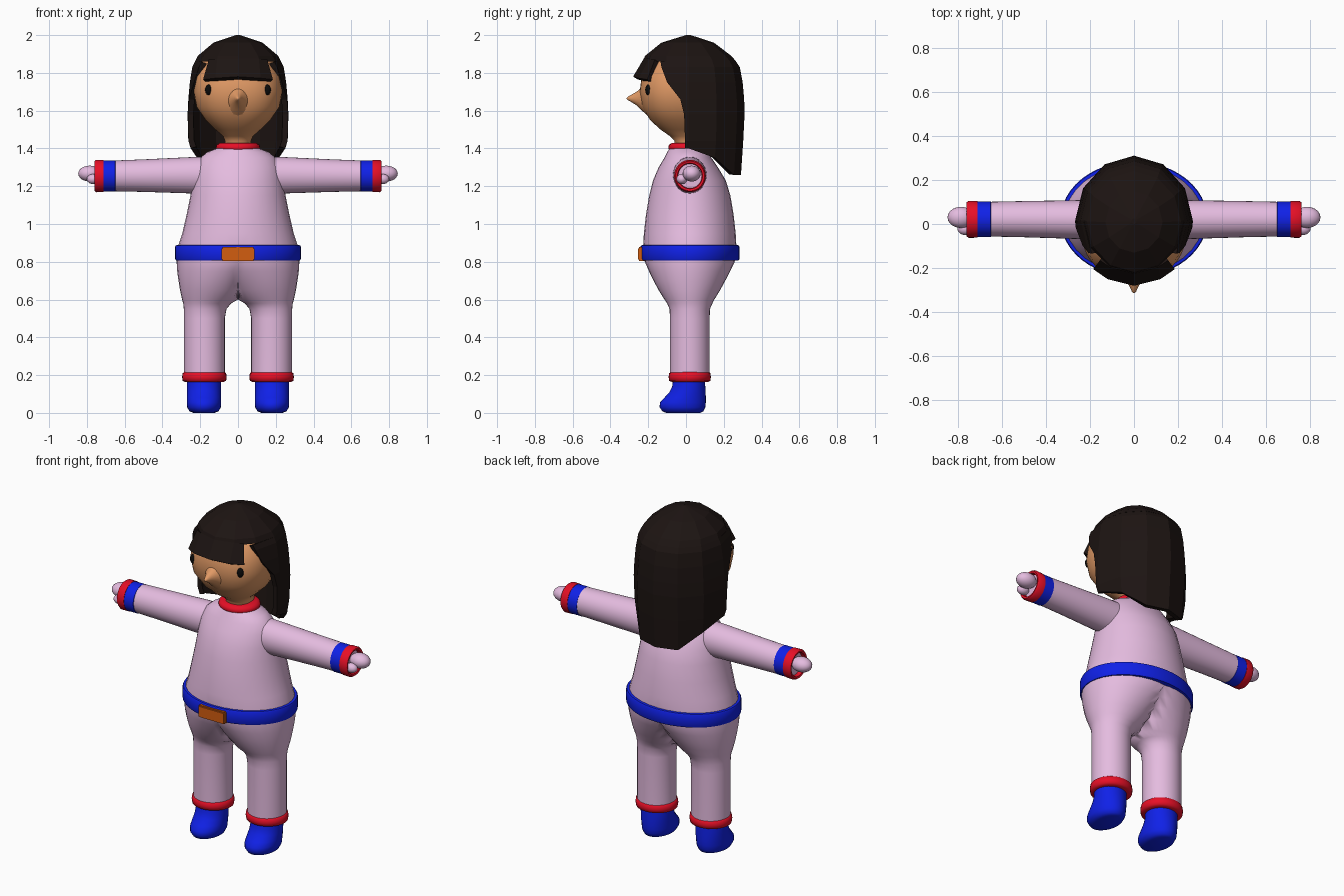
import bpy, bmesh
from math import sin, cos, pi, sqrt, radians, copysign
from mathutils import Matrix

if "Cube" in bpy.data.objects:
    bpy.data.objects.remove(bpy.data.objects["Cube"])

def mat(name, *rgb):
    m = bpy.data.materials.new(name)
    m.diffuse_color = (*rgb, 1)
    m.use_nodes = True
    m.node_tree.nodes["Principled BSDF"].inputs["Base Color"].default_value = m.diffuse_color
    return m

PINK = mat("pink cloth", .78, .50, .74)
BLUE = mat("blue cloth", .005, .015, .80)
RED = mat("red trim", .80, .005, .02)
ORANGE = mat("orange buckle", .65, .11, .005)
SKIN = mat("skin", .75, .32, .13)
HAIR = mat("dark hair", .012, .007, .006)
BLACK = mat("black", .003, .003, .003)

def finish(name, bm, m, smooth=40, mirror=False, recalc=True):
    if recalc:
        bmesh.ops.recalc_face_normals(bm, faces=bm.faces)
    me = bpy.data.meshes.new(name)
    bm.to_mesh(me)
    bm.free()
    me.materials.append(m)
    ob = bpy.data.objects.new(name, me)
    bpy.context.collection.objects.link(ob)
    if smooth:
        bpy.ops.object.select_all(action='DESELECT')
        ob.select_set(True)
        bpy.context.view_layer.objects.active = ob
        bpy.ops.object.shade_smooth_by_angle(angle=radians(smooth))
    if mirror:
        mod = ob.modifiers.new("mirror", 'MIRROR')
        mod.merge_threshold = .0005
    return ob

def loft(name, rings, m, axis='z', n=32, power=2, caps=True, half=False, smooth=40, mirror=False):
    """Rings are (position along axis, centre u, centre v, radius u, radius v)."""
    bm = bmesh.new()
    loops = []
    for t, cu, cv, ru, rv in rings:
        loop = []
        for k in range(n):
            c, s = cos(2 * pi * k / n), sin(2 * pi * k / n)
            u = cu + ru * copysign(abs(c) ** (2 / power), c)
            v = cv + rv * copysign(abs(s) ** (2 / power), s)
            if half:
                u = max(u, 0)
            co = {'z': (u, v, t), 'x': (t, u, v), 'y': (v, t, u)}[axis]
            loop.append(bm.verts.new(co))
        loops.append(loop)
    for a, b in zip(loops, loops[1:]):
        for k in range(n):
            j = (k + 1) % n
            bm.faces.new((a[k], a[j], b[j], b[k]))
    if caps:
        bm.faces.new(loops[0])
        bm.faces.new(loops[-1])
    if half:  # drop the inner wall on the mirror plane
        inner = [f for f in bm.faces if all(v.co.x < 1e-5 for v in f.verts)]
        bmesh.ops.delete(bm, geom=inner, context='FACES')
    return finish(name, bm, m, smooth, mirror)

def ball(name, loc, size, m):
    bm = bmesh.new()
    bmesh.ops.create_uvsphere(bm, u_segments=20, v_segments=12, radius=1)
    bmesh.ops.transform(bm, matrix=Matrix.Translation(loc) @ Matrix.Diagonal((*size, 1)), verts=bm.verts)
    return finish(name, bm, m, 60, True)

def sheet(name, rows, m, thickness):
    bm = bmesh.new()
    g = [[bm.verts.new(p) for p in row] for row in rows]
    for a, b in zip(g, g[1:]):
        for k in range(len(a) - 1):
            bm.faces.new((a[k], b[k], b[k + 1], a[k + 1]))
    ob = finish(name, bm, m, smooth=0, recalc=False)
    mod = ob.modifiers.new("thickness", 'SOLIDIFY')
    mod.thickness, mod.offset = thickness, -1

# Suit: half a body from ankle to neck, mirrored
loft("suit_body", [
    (.18, .178, .02, .108, .105), (.50, .178, .02, .108, .105), (.55, .174, .02, .113, .107),
    (.58, .163, .02, .127, .120), (.60, .148, .018, .148, .132), (.65, .13, .018, .177, .163),
    (.70, .105, .018, .21, .19), (.75, .075, .019, .247, .215), (.80, .04, .02, .285, .238),
    (.86, 0, .02, .325, .248), (.95, 0, .02, .295, .243), (1.05, 0, .02, .272, .232),
    (1.15, 0, .02, .252, .215), (1.23, 0, .018, .24, .193), (1.30, 0, .012, .225, .157),
    (1.35, 0, .01, .20, .125), (1.38, 0, .01, .165, .11), (1.405, 0, .01, .10, .095),
], PINK, half=True, caps=False, mirror=True, smooth=60)

# Sleeves, wrist bands and mittens
loft("sleeve", [(.12, .02, 1.258, .09, .10), (.25, .02, 1.258, .088, .096),
                (.50, .022, 1.256, .082, .086), (.735, .022, 1.254, .077, .079)],
     PINK, axis='x', mirror=True)
loft("wrist_band_blue", [(x, .021, 1.254, r, r + .002) for x, r in
     ((.648, .076), (.65, .081), (.712, .081))], BLUE, axis='x', mirror=True)
loft("wrist_band_red", [(x, .021, 1.254, r, r + .002) for x, r in
     ((.71, .07), (.711, .083), (.75, .084), (.76, .077), (.757, .066), (.73, .062))],
     RED, axis='x', caps=False, mirror=True)
ball("mitten", (.785, .03, 1.267), (.061, .048, .042), PINK)
ball("mitten_thumb", (.765, -.022, 1.238), (.036, .028, .027), PINK)

# Belt, buckle and collar
loft("belt", [(z, 0, .021, .333 - d, .262 - d) for z, d in
     ((.805, .03), (.808, .004), (.815, 0), (.88, 0), (.887, .004), (.89, .03))],
     BLUE, n=48, caps=False)
bm = bmesh.new()
bmesh.ops.create_cube(bm, size=1)
bmesh.ops.transform(bm, verts=bm.verts,
                    matrix=Matrix.Translation((0, -.232, .841)) @ Matrix.Diagonal((.175, .045, .072, 1)))
bmesh.ops.bevel(bm, geom=bm.edges[:], offset=.006, segments=2, affect='EDGES')
finish("buckle", bm, ORANGE)
loft("collar", [(z, 0, .015, r, r - .008) for z, r in
     ((1.383, .10), (1.39, .112), (1.405, .117), (1.42, .113), (1.43, .095))], RED, smooth=60)

# Ankle bands and shoes
loft("ankle_band", [(z, .178, .02, r, r - .006) for z, r in
     ((.163, .10), (.17, .115), (.19, .118), (.21, .115), (.217, .106))], RED, smooth=60, mirror=True)
loft("shoe", [(z, .18, (f + b) / 2, r, (b - f) / 2) for z, f, b, r in
     ((0, -.105, .075, .055), (.008, -.125, .092, .077), (.03, -.14, .102, .089),
      (.055, -.138, .105, .091), (.08, -.115, .105, .091), (.11, -.088, .104, .09),
      (.14, -.073, .102, .09), (.18, -.068, .10, .09))], BLUE, smooth=60, mirror=True)

# Head with neck, pointed nose and eyes
loft("head", [(z, 0, (f + b) / 2, r, (b - f) / 2) for z, r, f, b in
     ((1.38, .07, -.06, .09), (1.44, .07, -.06, .10), (1.465, .08, -.085, .105),
      (1.50, .12, -.135, .125), (1.55, .172, -.19, .15), (1.62, .22, -.232, .17),
      (1.70, .235, -.245, .18), (1.78, .228, -.235, .18), (1.86, .19, -.19, .17),
      (1.92, .12, -.12, .12), (1.95, .04, -.04, .04))], SKIN, power=2.35, n=40, smooth=70)
loft("nose", [(y, z, 0, rz, rx) for y, z, rz, rx in
     ((-.20, 1.66, .09, .08), (-.237, 1.662, .058, .05), (-.262, 1.664, .036, .031),
      (-.29, 1.665, .019, .017), (-.308, 1.665, .009, .009), (-.314, 1.665, .003, .003))],
     SKIN, axis='y', n=20, smooth=70)
ball("eye", (.155, -.2, 1.71), (.019, .016, .028), BLACK)

# Faceted hair: crown, long curtain around the back, fringe
loft("hair_crown", [(z, 0, (f + b) / 2, r, (b - f) / 2) for z, r, f, b in
     ((2.0, .012, 0, .025), (1.96, .13, -.13, .148), (1.89, .213, -.217, .24), (1.86, .228, -.228, .266))],
     HAIR, n=12, smooth=0)
CY = .015
rows = []
for z, rx, ry, front in ((1.86, .228, .25, -.135), (1.83, .242, .27, -.13), (1.75, .255, .285, -.10),
                         (1.66, .263, .293, -.03), (1.58, .267, .295, -.01), (1.44, .263, .288, -.005),
                         (None, .25, .276, -.005)):
    fx = rx * sqrt(1 - ((CY - front) / .28) ** 2)
    row = [(fx, front, z or 1.40)]
    for k in range(7):
        low = (1.40, 1.35, 1.26, 1.26)[min(k, 6 - k)]
        row.append((rx * cos(k * pi / 6), CY + ry * sin(k * pi / 6), z or low))
    row.append((-fx, front, z or 1.40))
    rows.append(row)
sheet("hair_curtain", rows, HAIR, .03)
sheet("hair_fringe", [
    [(-.155, -.165, 1.87), (-.11, -.195, 1.875), (0, -.224, 1.875), (.11, -.195, 1.875), (.155, -.165, 1.87)],
    [(-.185, -.205, 1.765), (-.12, -.25, 1.772), (0, -.28, 1.78), (.12, -.25, 1.772), (.185, -.205, 1.765)],
], HAIR, .03)
